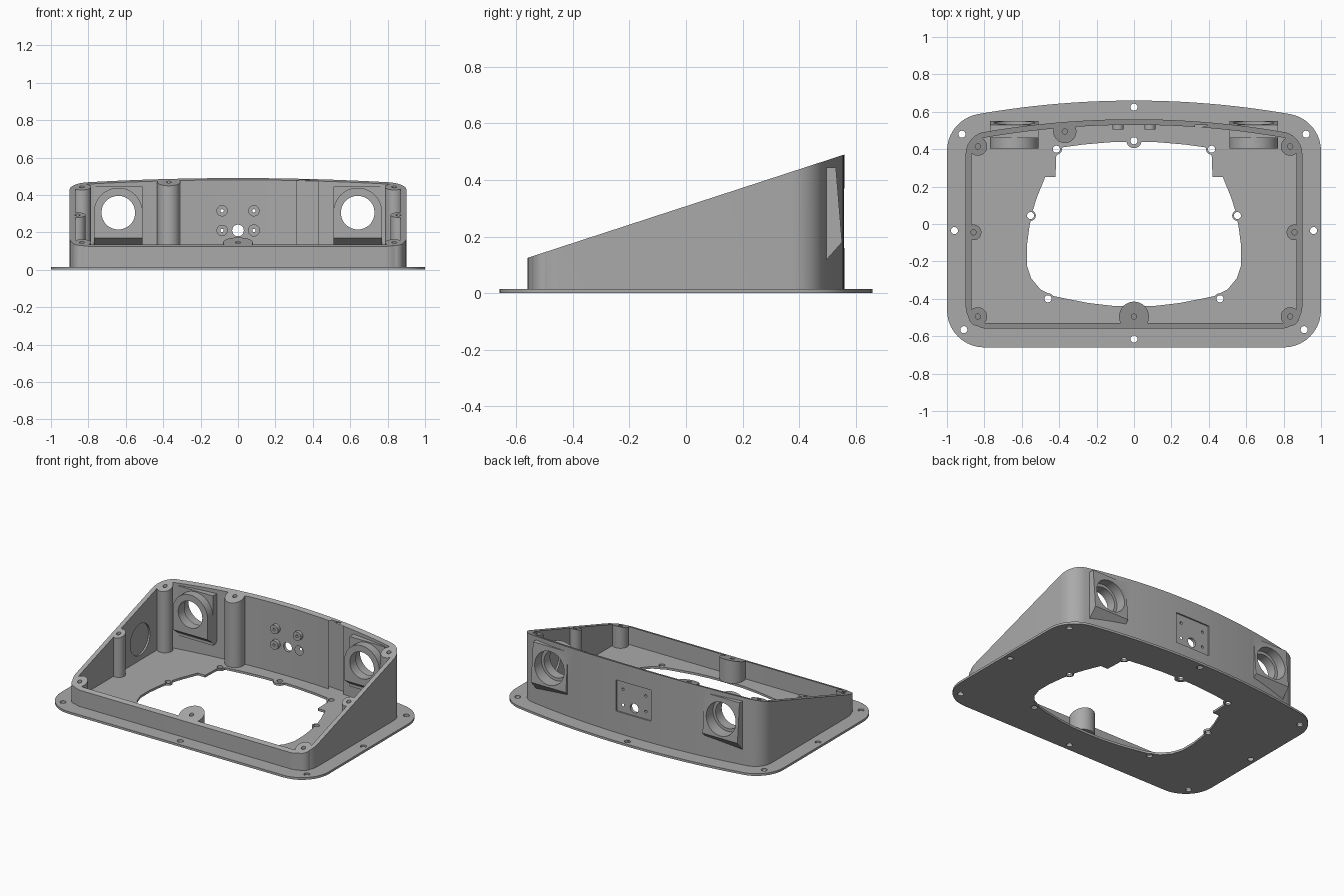
import bpy, bmesh
from math import sin, cos, pi, sqrt, atan2

if "Cube" in bpy.data.objects:
    bpy.data.objects.remove(bpy.data.objects["Cube"], do_unlink=True)

grey = bpy.data.materials.new("plain_grey")
grey.use_nodes = True
grey.diffuse_color = (0.4, 0.4, 0.4, 1)
grey.node_tree.nodes["Principled BSDF"].inputs["Base Color"].default_value = (0.4, 0.4, 0.4, 1)

PLATE = 0.015


def slope(x, y):
    return 0.3075 + 0.326 * y


def circle(cx, cy, r, n=32):
    return [(cx + r * cos(2 * pi * i / n), cy + r * sin(2 * pi * i / n)) for i in range(n)]


def arc(cx, cy, r, a, b, n):
    return [(cx + r * cos(a + (b - a) * i / n), cy + r * sin(a + (b - a) * i / n)) for i in range(n + 1)]


def outline(half, front, back, bow, r):
    """Rounded rectangle whose back edge bows outwards."""
    mid, cx = back - bow, half - r
    cy = mid + sqrt((bow - r) ** 2 - cx ** 2)
    turn = atan2(cy - mid, cx)
    side = arc(cx, front + r, r, -pi / 2, 0, 10) + arc(cx, cy, r, 0, turn, 10)
    side += arc(0, mid, bow, turn, pi / 2, 14)[1:]
    return side + [(-x, y) for x, y in reversed(side[:-1])]


def make(name, rings):
    """Solid from a stack of rings, capped at both ends."""
    bm = bmesh.new()
    loops = [[bm.verts.new(p) for p in ring] for ring in rings]
    n = len(loops[0])
    for low, high in zip(loops, loops[1:]):
        for i in range(n):
            j = (i + 1) % n
            bm.faces.new((low[i], low[j], high[j], high[i]))
    bm.faces.new(loops[0])
    bm.faces.new(loops[-1])
    bmesh.ops.recalc_face_normals(bm, faces=bm.faces)
    mesh = bpy.data.meshes.new(name)
    bm.to_mesh(mesh)
    bm.free()
    mesh.materials.append(grey)
    ob = bpy.data.objects.new(name, mesh)
    bpy.context.collection.objects.link(ob)
    return ob


def upright(name, pts, low, high):
    top = high if callable(high) else lambda x, y: high
    bottom = low if callable(low) else lambda x, y: low
    return make(name, [[(x, y, f(x, y)) for x, y in pts] for f in (bottom, top)])


def along_y(name, pts, y0, y1):
    return make(name, [[(x, y, z) for x, z in pts] for y in (y0, y1)])


def along_x(name, pts, x0, x1):
    return make(name, [[(x, y, z) for y, z in pts] for x in (x0, x1)])


def combine(body, tool, how):
    mod = body.modifiers.new("combine", "BOOLEAN")
    mod.operation, mod.solver, mod.object = how, "EXACT", tool
    with bpy.context.temp_override(object=body, active_object=body):
        bpy.ops.object.modifier_apply(modifier=mod.name)
    bpy.data.objects.remove(tool, do_unlink=True)


def both(points):
    return [(s * x, y, *rest) for x, y, *rest in points for s in ((1, -1) if x else (1,))]


# Base plate with its shaped opening
base = upright("base_plate", outline(1, -0.66, 0.66, 4.84, 0.2), 0, PLATE)
half = [(0, -0.44), (0.12, -0.437), (0.24, -0.423), (0.36, -0.4), (0.43, -0.385), (0.5, -0.35),
        (0.55, -0.29), (0.573, -0.22), (0.573, -0.12), (0.56, -0.02), (0.545, 0.06), (0.52, 0.14),
        (0.475, 0.25), (0.42, 0.25), (0.415, 0.38), (0.38, 0.41), (0.27, 0.425), (0.13, 0.437), (0, 0.44)]
opening = half + [(-x, y) for x, y in half[-2:0:-1]]
combine(base, upright("opening", opening, -0.1, 0.1), "DIFFERENCE")

# Screw tabs around the opening and screw holes through the plate
tabs = both([(0, 0.445, 0.04), (0.415, 0.4, 0.03), (0.553, 0.045, 0.028), (0.46, -0.4, 0.03)])
for x, y, r in tabs:
    combine(base, upright("tab", circle(x, y, r), 0, PLATE), "UNION")
rim = both([(0, 0.625), (0.92, 0.48), (0.96, -0.035), (0.91, -0.565), (0, -0.615)])
for x, y in rim + [t[:2] for t in tabs]:
    combine(base, upright("screw_hole", circle(x, y, 0.019, 20), -0.1, 0.1), "DIFFERENCE")

# Wall with sloping top
wall = upright("sloped_wall", outline(0.9, -0.56, 0.56, 4.74, 0.12), PLATE, slope)
cavity = upright("cavity", outline(0.87, -0.53, 0.53, 4.71, 0.09), -0.1, 1)
combine(wall, cavity, "DIFFERENCE")

# Screw bosses inside the wall
bosses = both([(0.835, 0.415, 0.05), (0.835, -0.495, 0.05), (0, -0.495, 0.08),
               (0.37, 0.495, 0.062), (0.858, -0.045, 0.042)])
for x, y, r in bosses:
    ring = [(max(-0.885, min(0.885, px)), max(-0.545, min(0.53, py))) for px, py in circle(x, y, r)]
    combine(wall, upright("boss", ring, PLATE, slope), "UNION")
for x, y, r in bosses:
    pilot = upright("pilot_hole", circle(x, y, 0.014, 16), lambda a, b: slope(a, b) - 0.08, 1)
    combine(wall, pilot, "DIFFERENCE")

# Round ports in the back: outer pad, inner arched housing, stepped bore
for cx in (0.64, -0.64):
    pad = [(0.46, 0.445), (0.53, 0.445), (0.552, 0.18), (0.49, 0.11), (0.46, 0.11)]
    combine(wall, along_x("port_pad", pad, cx - 0.13, cx + 0.13), "UNION")
    arch = arc(cx, 0.308, 0.13, 0, pi, 24)
    near = [(cx + 0.13, 0.17)] + arch + [(cx - 0.13, 0.17)]
    far = [(cx + 0.13, 0.11)] + arch + [(cx - 0.13, 0.11)]
    housing = make("port_housing", [[(x, y, z) for x, z in ring] for ring, y in ((near, 0.405), (far, 0.485))])
    combine(wall, housing, "UNION")
    combine(wall, along_y("bore", circle(cx, 0.305, 0.09, 48), 0.2, 0.8), "DIFFERENCE")
    combine(wall, along_y("counterbore", circle(cx, 0.305, 0.11, 48), 0.47, 0.8), "DIFFERENCE")

# Recessed connector panel with four studs and a cable hole
panel = [(-0.13, 0.16), (0.13, 0.16), (0.13, 0.37), (-0.13, 0.37)]
combine(wall, along_y("panel_recess", panel, 0.55, 0.7), "DIFFERENCE")
for x in (-0.085, 0.085):
    for z in (0.21, 0.315):
        combine(wall, along_y("stud", circle(x, z, 0.03), 0.505, 0.54), "UNION")
        combine(wall, along_y("stud_hole", circle(x, z, 0.009, 16), 0.4, 0.7), "DIFFERENCE")
combine(wall, along_y("cable_hole", circle(0, 0.21, 0.031), 0.45, 0.7), "DIFFERENCE")

# Shallow round recesses on the inner side walls
for s in (1, -1):
    recess = along_x("side_recess", circle(0.2, 0.155, 0.105, 40), s * 0.8, s * 0.882)
    combine(wall, recess, "DIFFERENCE")

# Smooth curved walls, crisp edges
for ob in (base, wall):
    bpy.ops.object.select_all(action="DESELECT")
    ob.select_set(True)
    bpy.context.view_layer.objects.active = ob
    bpy.ops.object.shade_smooth_by_angle(angle=0.5)
